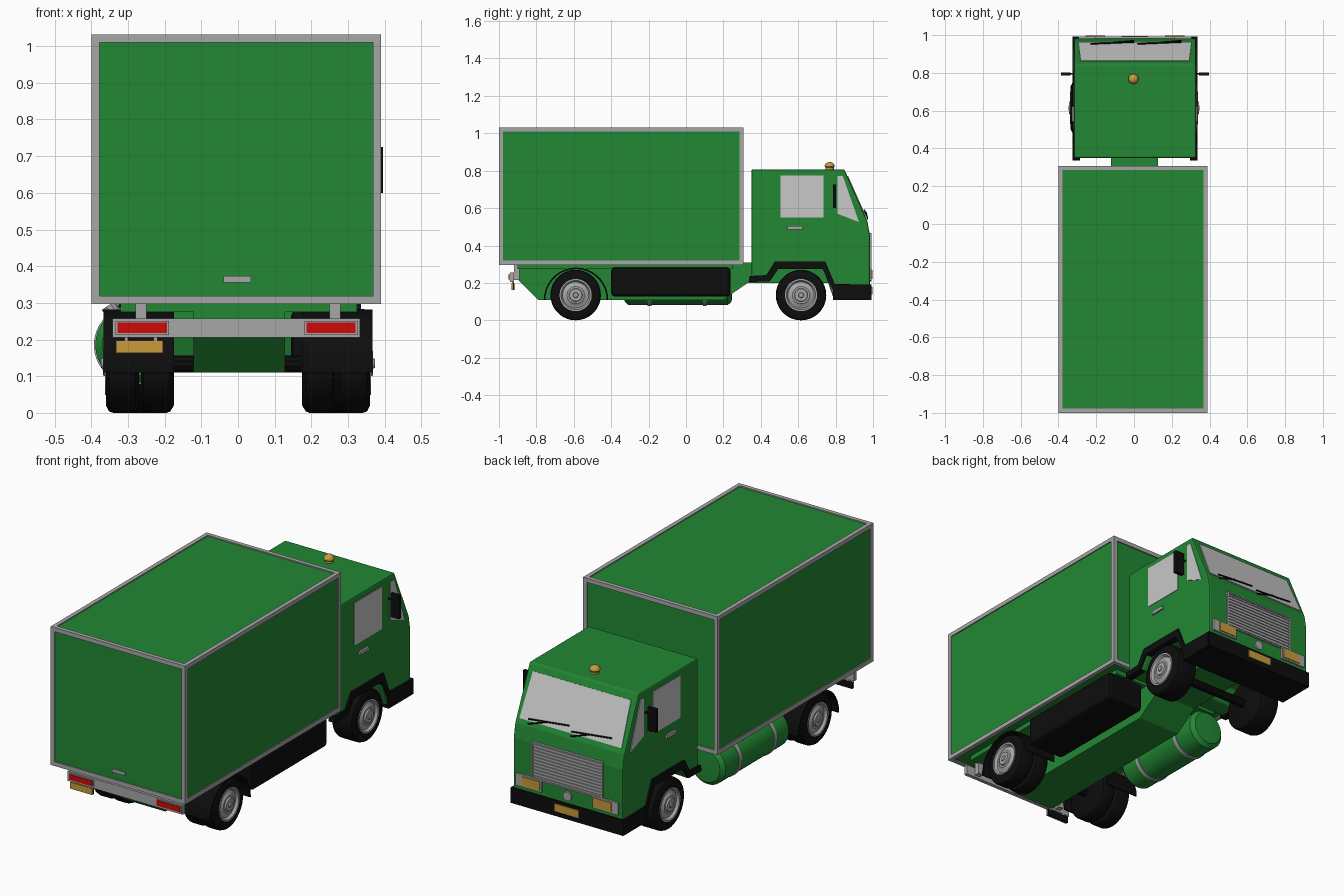
import bpy, bmesh, math
from mathutils import Vector

if "Cube" in bpy.data.objects:
    bpy.data.objects.remove(bpy.data.objects["Cube"])


def material(name, r, g, b):
    m = bpy.data.materials.new(name)
    m.diffuse_color = (r, g, b, 1)
    m.use_nodes = True
    m.node_tree.nodes["Principled BSDF"].inputs["Base Color"].default_value = m.diffuse_color
    return m


GREEN = material("green_paint", 0.016, 0.245, 0.034)
BLACK = material("black_rubber", 0.004, 0.004, 0.004)
GREY = material("grey_metal", 0.39, 0.39, 0.39)
GLASS = material("pale_glass", 0.58, 0.58, 0.58)
AMBER = material("amber", 0.58, 0.33, 0.045)
RED = material("red_light", 0.62, 0.003, 0.003)


def finish(name, bm, mat, smooth=False, bevel=0):
    bmesh.ops.recalc_face_normals(bm, faces=bm.faces)
    me = bpy.data.meshes.new(name)
    bm.to_mesh(me)
    bm.free()
    me.materials.append(mat)
    ob = bpy.data.objects.new(name, me)
    bpy.context.collection.objects.link(ob)
    if bevel:
        b = ob.modifiers.new("bevel", 'BEVEL')
        b.width, b.segments = bevel, 2
    if smooth:
        bpy.ops.object.select_all(action='DESELECT')
        ob.select_set(True)
        bpy.context.view_layer.objects.active = ob
        bpy.ops.object.shade_smooth_by_angle(angle=math.radians(35))
    return ob


def box(name, lo, hi, mat, bevel=0):
    bm = bmesh.new()
    bmesh.ops.create_cube(bm, size=1)
    for v in bm.verts:
        v.co = Vector([(a + b) / 2 + c * (b - a) for a, b, c in zip(lo, hi, v.co)])
    return finish(name, bm, mat, bevel=bevel)


def prism(name, pts, x0, x1, mat, bevel=0):
    """Side profile (y, z) extruded from x0 to x1."""
    bm = bmesh.new()
    f = bm.faces.new([bm.verts.new((x0, y, z)) for y, z in pts])
    g = bmesh.ops.extrude_face_region(bm, geom=[f])['geom']
    bmesh.ops.translate(bm, vec=(x1 - x0, 0, 0), verts=[v for v in g if isinstance(v, bmesh.types.BMVert)])
    return finish(name, bm, mat, bevel=bevel)


def lathe(name, prof, centre, axis, mat, n=36):
    """Profile (radius, offset) turned around an axis through centre."""
    bm = bmesh.new()
    vs = [bm.verts.new((r, 0, h)) for r, h in prof]
    es = [bm.edges.new(p) for p in zip(vs, vs[1:])]
    bmesh.ops.spin(bm, geom=vs + es, axis=(0, 0, 1), cent=(0, 0, 0), angle=math.tau, steps=n)
    bmesh.ops.remove_doubles(bm, verts=bm.verts, dist=1e-5)
    q = Vector((0, 0, 1)).rotation_difference(Vector(axis))
    for v in bm.verts:
        v.co = q @ v.co + Vector(centre)
    return finish(name, bm, mat, smooth=True)


def rod(name, a, b, r, mat):
    d = Vector(b) - Vector(a)
    return lathe(name, [(0, 0), (r, 0), (r, d.length), (0, d.length)], a, d.normalized(), mat, 10)


# Cargo box: green panels inside a grey edge frame
X, Y, Z, T = (-0.4, 0.39), (-1.0, 0.307), (0.297, 1.032), 0.022
box("cargo_box", [c[0] + 0.006 for c in (X, Y, Z)], [c[1] - 0.006 for c in (X, Y, Z)], GREEN)
ranges = (X, Y, Z)
for ax in range(3):
    o1, o2 = [a for a in range(3) if a != ax]
    for s1 in (0, 1):
        for s2 in (0, 1):
            lo, hi = [0] * 3, [0] * 3
            lo[ax], hi[ax] = ranges[ax]
            for o, s in ((o1, s1), (o2, s2)):
                e = ranges[o][s]
                lo[o], hi[o] = (e - T, e) if s else (e, e + T)
            box("cargo_frame", lo, hi, GREY)
box("cargo_door_handle", (-0.04, -1.0, 0.355), (0.035, -0.99, 0.373), GREY)

# Chassis
prism("chassis", [(-0.9, 0.3), (-0.9, 0.22), (-0.79, 0.11), (0.2, 0.11), (0.33, 0.2), (0.79, 0.2), (0.79, 0.31),
                  (0.3, 0.31)], -0.122, 0.128, GREEN)
box("subframe", (-0.32, -0.9, 0.275), (0.325, 0.25, 0.3), GREEN)

# Cab shell with wheel arch cut out of the profile
CX0, CX1 = -0.317, 0.327
prism("cab", [(0.35, 0.807), (0.35, 0.21), (0.45, 0.21), (0.5, 0.285), (0.73, 0.285), (0.79, 0.115),
              (0.983, 0.115), (0.983, 0.455), (0.97, 0.53), (0.847, 0.807)], CX0, CX1, GREEN, bevel=0.008)
TRIM = [(0.335, 0.205), (0.34, 0.237), (0.43, 0.242), (0.475, 0.315), (0.745, 0.315), (0.795, 0.195),
        (0.985, 0.19), (0.985, 0.11), (0.785, 0.11), (0.785, 0.165), (0.73, 0.275), (0.49, 0.275), (0.445, 0.208)]
QUARTER = [(0.81, 0.772), (0.838, 0.772), (0.925, 0.525), (0.81, 0.57)]
for s, x in ((-1, CX0), (1, CX1)):
    def side(name, pts, d, mat, inset=0.004):
        prism(name, pts, x - s * inset, x + s * d, mat)

    def rect(y0, y1, z0, z1):
        return [(y0, z0), (y1, z0), (y1, z1), (y0, z1)]
    side("arch_trim", TRIM, 0.009, BLACK, 0.03)
    side("door_window", rect(0.505, 0.735, 0.55, 0.775), 0.003, GLASS)
    side("quarter_window", QUARTER, 0.003, GLASS)
    side("door_handle", rect(0.542, 0.623, 0.485, 0.503), 0.01, GREY)
    # mirror
    lo, hi = sorted((x + s * 0.018, x + s * 0.069))
    box("mirror", (lo, 0.785, 0.6), (hi, 0.803, 0.725), BLACK)
    rod("mirror_arm", (x, 0.795, 0.69), (x + s * 0.03, 0.795, 0.69), 0.005, BLACK)

# Windscreen plate on the sloped front, with wipers
def slope(t, d):
    return (0.847 + 0.123 * t + 0.914 * d, 0.807 - 0.277 * t + 0.406 * d)


ws = prism("windscreen", [slope(0.13, -0.003), slope(0.13, 0.004), slope(0.91, 0.004), slope(0.91, -0.003)],
           -0.295, 0.305, GLASS)
for v in ws.data.vertices:
    if v.co.z > 0.7:
        v.co.x = 0.005 + (v.co.x - 0.005) * 0.96
for x in (-0.03, 0.22):
    rod("wiper_blade", (x - 0.2, *slope(0.80, 0.009)), (x + 0.03, *slope(0.88, 0.009)), 0.004, BLACK)
    rod("wiper_arm", (x + 0.03, *slope(0.96, 0.006)), (x - 0.08, *slope(0.84, 0.012)), 0.004, BLACK)

# Front grille, badge disc, lights, bumper
box("grille_panel", (-0.205, 0.975, 0.275), (0.215, 0.986, 0.465), GREY)
for i in range(11):
    z = 0.281 + i * 0.0168
    box("grille_slat", (-0.195, 0.98, z), (0.205, 0.991, z + 0.008), GREY)
for x in (-0.205, 0.205):
    box("grille_side", (x, 0.98, 0.275), (x + 0.01, 0.993, 0.465), GREY)
for z in (0.27, 0.46):
    box("grille_rail", (-0.205, 0.98, z), (0.215, 0.993, z + 0.007), GREY)
lathe("front_disc", [(0, 0), (0.024, 0), (0.024, 0.012), (0, 0.012)], (0.005, 0.98, 0.232), (0, 1, 0), GREY, 24)
box("front_bumper", (-0.325, 0.785, 0.11), (0.335, 0.992, 0.192), BLACK)
box("front_plate", (-0.065, 0.99, 0.137), (0.075, 0.996, 0.177), AMBER)
for s in (-1, 1):
    def span(a, b):
        return sorted((0.005 + s * a, 0.005 + s * b))
    a, b = span(0.15, 0.3)
    box("headlight_frame", (a, 0.975, 0.212), (b, 0.993, 0.277), GREY)
    a, b = span(0.158, 0.262)
    box("headlight", (a, 0.985, 0.22), (b, 0.998, 0.269), AMBER)

# Roof beacon
lathe("beacon", [(0, -0.012), (0.022, -0.012), (0.022, 0.01)] +
      [(0.027 * math.cos(t * math.pi / 12), 0.016 + 0.024 * math.sin(t * math.pi / 12)) for t in range(7)],
      (-0.003, 0.768, 0.807), (0, 0, 1), AMBER, 24)

# Wheels: single at the cab, double at the back
def tyre(y, s, outer, w):
    lathe("tyre", [(0, -w), (0.115, -w), (0.131, -w + 0.01), (0.135, -w + 0.02), (0.135, -0.02),
                   (0.131, -0.008), (0.115, 0), (0.085, 0), (0.083, -0.012), (0, -0.012)],
          (s * outer, y, 0.135), (s, 0, 0), BLACK)


for s in (-1, 1):
    tyre(0.615, s, 0.335, 0.13)
    tyre(-0.59, s, 0.36, 0.09)
    tyre(-0.59, s, 0.265, 0.09)
    for y, o in ((0.615, 0.335), (-0.59, 0.36)):
        lathe("wheel_hub", [(0.086, -0.012), (0.086, 0.003), (0.078, 0.003), (0.07, -0.01), (0.05, -0.004),
                            (0.046, 0.0), (0.036, 0.0), (0.033, 0.008), (0.015, 0.008), (0.012, 0.013),
                            (0, 0.013)], (s * o, y, 0.135), (s, 0, 0), GREY)
    # rear fender strip
    arc = [(r, math.pi * i / 18) for r, rng in ((0.172, range(19)), (0.164, range(18, -1, -1))) for i in rng]
    pts = [(-0.588 + r * math.cos(a), 0.11 + r * math.sin(a)) for r, a in arc]
    prism("rear_fender", pts, s * 0.175, s * 0.367, BLACK)
for y in (-0.59, 0.615):
    rod("axle", (-0.25, y, 0.135), (0.25, y, 0.135), 0.022, BLACK)

# Tool box on the right, fuel tank on the left
box("tool_box", (0.145, -0.4, 0.128), (0.362, 0.238, 0.283), BLACK, bevel=0.018)
TC = (-0.285, -0.042, 0.185)
lathe("fuel_tank", [(0, -0.292), (0.085, -0.286), (0.104, -0.265), (0.104, 0.265), (0.085, 0.286), (0, 0.292)],
      TC, (0, 1, 0), GREEN)
for y in (-0.195, 0.1):
    lathe("tank_strap", [(0.1, -0.01), (0.108, -0.01), (0.108, 0.01), (0.1, 0.01)], (TC[0], y, TC[2]), (0, 1, 0), GREY)
rod("tank_cap", (-0.335, 0.03, 0.265), (-0.353, 0.03, 0.293), 0.022, GREY)

# Rear bumper with lights and plate
box("rear_bumper", (-0.342, -0.94, 0.205), (0.333, -0.92, 0.257), GREY)
for a in (-0.28, 0.25):
    box("bumper_bracket", (a, -0.92, 0.215), (a + 0.03, -0.89, 0.3), GREY)
for a in (-0.328, 0.187):
    box("tail_light_frame", (a - 0.006, -0.945, 0.213), (a + 0.14, -0.935, 0.25), GREY)
    box("tail_light", (a, -0.949, 0.218), (a + 0.134, -0.94, 0.246), RED)
box("rear_plate", (-0.333, -0.932, 0.163), (-0.204, -0.926, 0.197), AMBER)
box("plate_holder", (-0.333, -0.926, 0.163), (-0.204, -0.918, 0.197), BLACK)
for x in (-0.31, -0.23):
    box("plate_hanger", (x, -0.93, 0.19), (x + 0.01, -0.92, 0.21), GREY)
